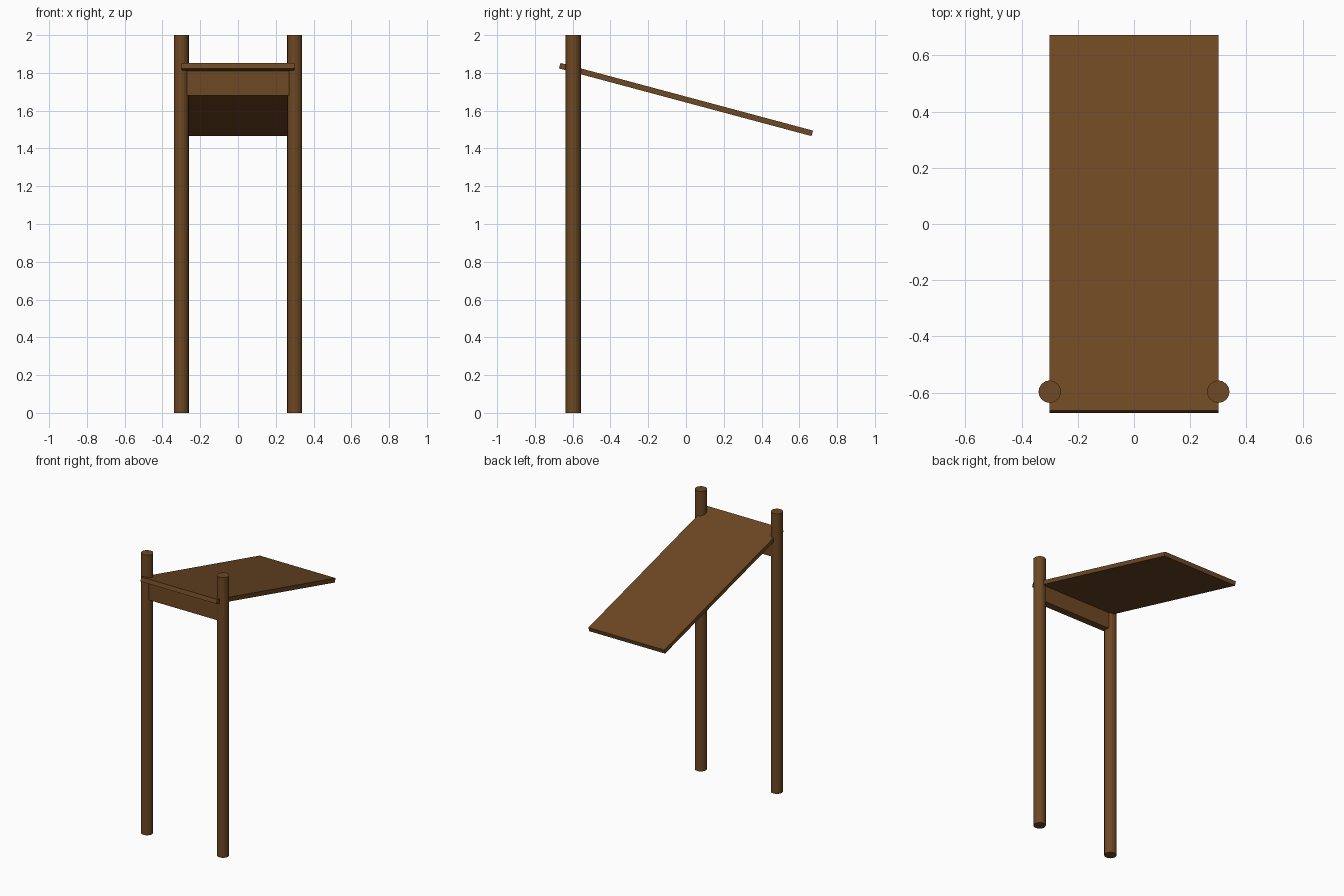
import bpy, math

if "Cube" in bpy.data.objects:
    bpy.data.objects.remove(bpy.data.objects["Cube"])

# Single dark wood colour
wood = bpy.data.materials.new("dark_brown_wood")
wood.diffuse_color = (0.155, 0.065, 0.0175, 1)
wood.use_nodes = True
wood.node_tree.nodes["Principled BSDF"].inputs["Base Color"].default_value = wood.diffuse_color


def finish(name):
    obj = bpy.context.object
    obj.name = name
    obj.data.materials.append(wood)
    return obj


def box(name, loc, size, tilt=0.0):
    bpy.ops.mesh.primitive_cube_add(size=1, location=loc)
    obj = finish(name)
    obj.scale = size
    obj.rotation_euler.x = tilt
    return obj


# Two upright round posts
for side, x in (("left", -0.3), ("right", 0.3)):
    bpy.ops.mesh.primitive_cylinder_add(vertices=16, radius=0.04, depth=2,
                                        location=(x, -0.597, 1))
    finish(side + "_post")

# Sloping board, falling 15 degrees towards the back
box("sloping_board", (0, 0, 1.659), (0.6, 1.384, 0.03), math.radians(-15))

# Cross rail between the posts, tucked under the board
box("cross_rail", (0, -0.597, 1.75), (0.6, 0.05, 0.14))
